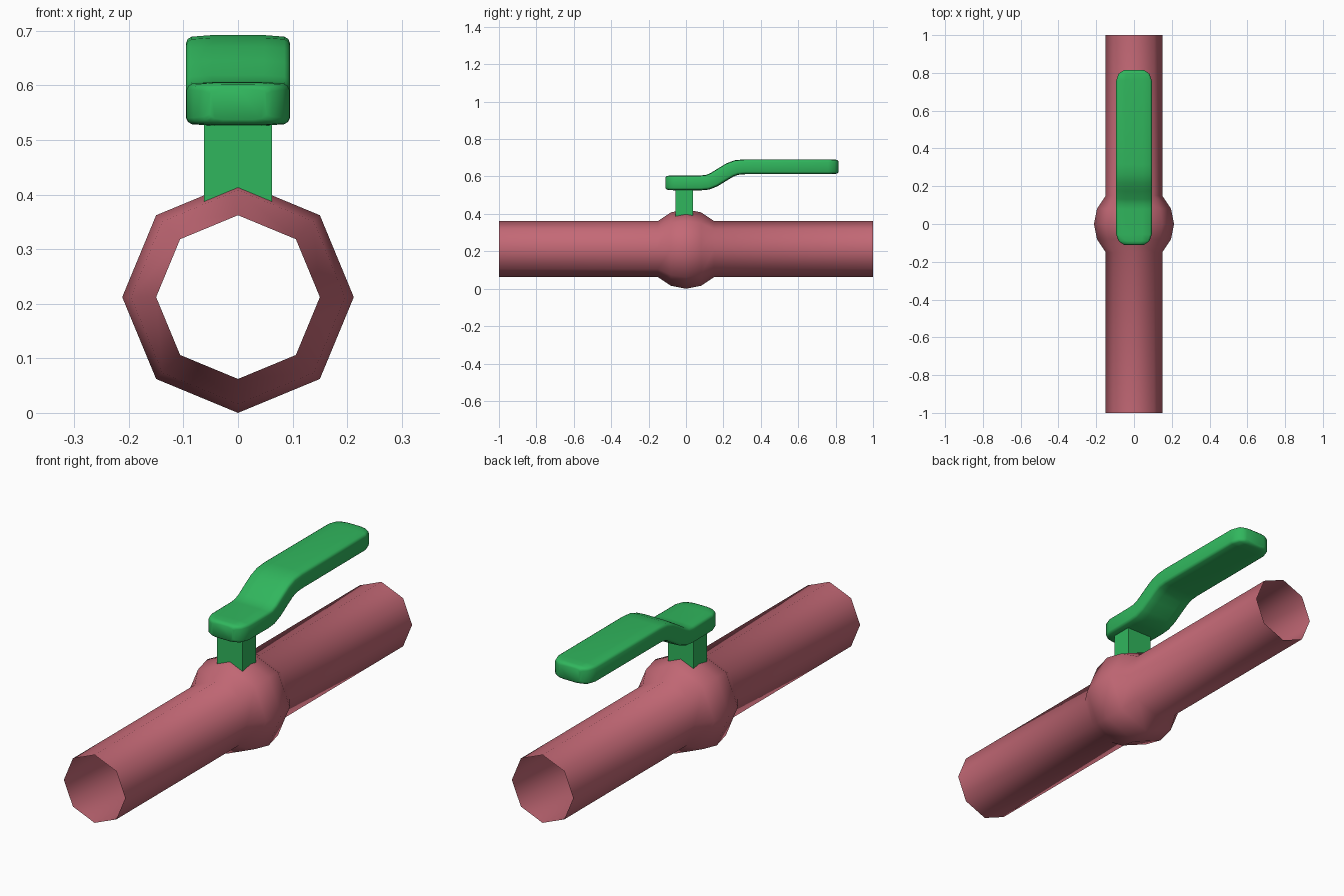
import bpy, bmesh, math
from mathutils import Vector

if "Cube" in bpy.data.objects:
    bpy.data.objects.remove(bpy.data.objects["Cube"])


def material(name, color):
    m = bpy.data.materials.new(name)
    m.diffuse_color = color
    m.use_nodes = True
    m.node_tree.nodes["Principled BSDF"].inputs["Base Color"].default_value = m.diffuse_color
    return m


def loft(name, rings, mat, caps, angle):
    """Skin a list of closed point rings into one object."""
    bm = bmesh.new()
    vr = [[bm.verts.new(p) for p in ring] for ring in rings]
    n = len(vr[0])
    for a, b in zip(vr, vr[1:]):
        for i in range(n):
            j = (i + 1) % n
            bm.faces.new((a[i], a[j], b[j], b[i]))
    if caps:
        bm.faces.new(vr[0][::-1])
        bm.faces.new(vr[-1])
    bmesh.ops.recalc_face_normals(bm, faces=bm.faces)
    me = bpy.data.meshes.new(name)
    bm.to_mesh(me)
    bm.free()
    ob = bpy.data.objects.new(name, me)
    bpy.context.collection.objects.link(ob)
    me.materials.append(mat)
    bpy.ops.object.select_all(action='DESELECT')
    ob.select_set(True)
    bpy.context.view_layer.objects.active = ob
    bpy.ops.object.shade_smooth_by_angle(angle=math.radians(angle))
    return ob


red = material("pipe_red", (0.55, 0.14, 0.18, 1))
green = material("handle_green", (0.03, 0.47, 0.11, 1))

# Open eight-sided pipe with a ball-shaped body in the middle
R = 0.2121
body = [(R * math.cos(math.radians(a)), R * math.sin(math.radians(a)))
        for a in (135, 112.5, 90, 67.5, 45)]
profile = [(-1, 0.15)] + [(y, r) for y, r in body] + [(1, 0.15)]
loft("pipe", [[(r * math.cos(k * math.pi / 4), y, R + r * math.sin(k * math.pi / 4))
               for k in range(8)] for y, r in profile], red, False, 60)

# Square stem between the body and the handle
loft("stem", [[(x * 0.0625, y, z) for x, y in
               ((-1, -0.057), (1, -0.057), (1, 0.037), (-1, 0.037))]
              for z in (0.37, 0.55)], green, True, 30)

# Handle: stations of (y, centre z, half width, half thickness)
LOW, HIGH, W, T = 0.566, 0.652, 0.095, 0.04
end = [(0, 0.052, 0.029), (0.006, 0.063, 0.036), (0.02, 0.082, 0.039), (0.055, 0.094, T)]
stations = [(-0.11 + d, LOW, w, t) for d, w, t in end]
stations += [(y, z, W, T) for y, z in
             ((0.08, LOW), (0.115, 0.569), (0.15, 0.583), (0.195, 0.611),
              (0.235, 0.635), (0.27, 0.648), (0.315, HIGH))]
stations += [(0.815 - d, HIGH, w, t) for d, w, t in reversed(end)]

rings = []
for i, (y, z, w, t) in enumerate(stations):
    a, b = stations[max(i - 1, 0)], stations[min(i + 1, len(stations) - 1)]
    d = Vector((0, b[0] - a[0], b[1] - a[1])).normalized()
    up = Vector((0, -d.z, d.y))
    half = [(w, -t * 0.65), (w, t * 0.65), (w - 0.003, t * 0.82),
            (w - 0.01, t * 0.93), (w * 0.5, t)]
    # Mirror the quarter outline into a full rounded cross-section
    sec = half + [(0, t)] + [(-x, h) for x, h in half[:0:-1]]
    sec += [(-x, -h) for x, h in half[1:]] + [(0, -t)] + [(x, -h) for x, h in half[:1:-1]]
    rings.append([Vector((x, y, z)) + up * h for x, h in sec])
loft("handle", rings, green, True, 50)
